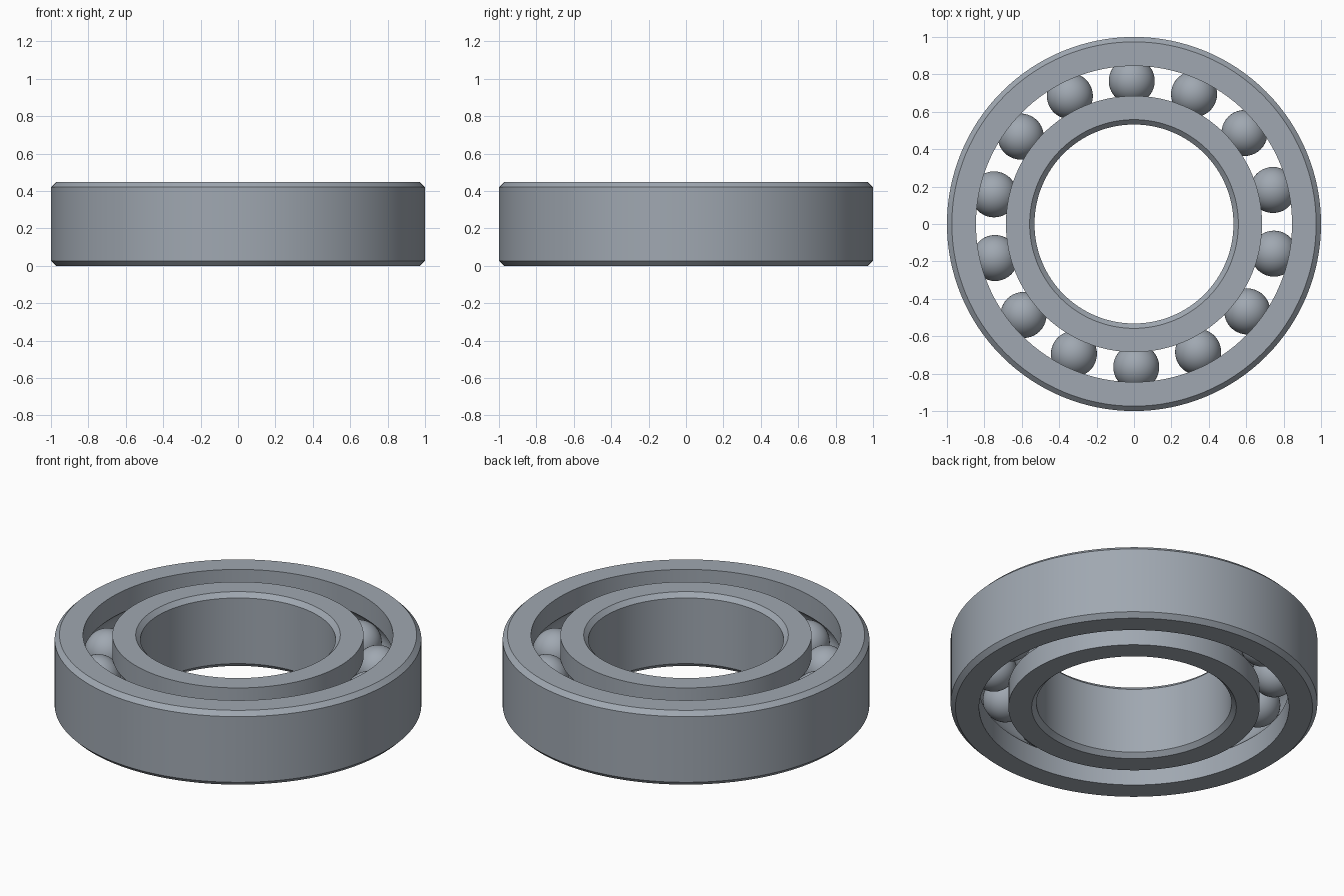
import bpy
import bmesh
from math import pi, sin, cos, acos, radians
from mathutils import Matrix, Vector

if "Cube" in bpy.data.objects:
    bpy.data.objects.remove(bpy.data.objects["Cube"], do_unlink=True)

HEIGHT = 0.447
MID = HEIGHT / 2
CHAMFER = 0.026
PITCH = 0.765          # radius of the circle of ball centres
BALL = 0.123
GROOVE = 0.125         # raceway cross-section radius
BALLS = 14
SEGMENTS = 128

steel = bpy.data.materials.new("steel grey")
steel.use_nodes = True
colour = (0.35, 0.39, 0.44, 1)
steel.diffuse_color = colour
steel.node_tree.nodes["Principled BSDF"].inputs["Base Color"].default_value = colour


def finish(bm, name, angle):
    """Turn a bmesh into a smooth-shaded steel object."""
    bmesh.ops.recalc_face_normals(bm, faces=bm.faces)
    mesh = bpy.data.meshes.new(name)
    bm.to_mesh(mesh)
    bm.free()
    mesh.materials.append(steel)
    obj = bpy.data.objects.new(name, mesh)
    bpy.context.collection.objects.link(obj)
    bpy.ops.object.select_all(action="DESELECT")
    obj.select_set(True)
    bpy.context.view_layer.objects.active = obj
    bpy.ops.object.shade_smooth_by_angle(angle=radians(angle))
    return obj


def ring(name, plain, grooved):
    """Spin a section with a chamfered plain wall and a grooved wall."""
    side = 1 if plain > grooved else -1
    half = acos(abs(grooved - PITCH) / GROOVE)
    section = [(grooved, 0), (plain - side * CHAMFER, 0), (plain, CHAMFER),
               (plain, HEIGHT - CHAMFER), (plain - side * CHAMFER, HEIGHT),
               (grooved, HEIGHT)]
    steps = 14
    for i in range(steps + 1):
        a = half - 2 * half * i / steps
        section.append((PITCH + side * GROOVE * cos(a), MID + GROOVE * sin(a)))
    bm = bmesh.new()
    loops = []
    for s in range(SEGMENTS):
        t = 2 * pi * s / SEGMENTS
        loops.append([bm.verts.new((r * cos(t), r * sin(t), z)) for r, z in section])
    n = len(section)
    for s in range(SEGMENTS):
        a, b = loops[s], loops[(s + 1) % SEGMENTS]
        for i in range(n):
            j = (i + 1) % n
            bm.faces.new((a[i], b[i], b[j], a[j]))
    return finish(bm, name, 25)


# Two races with facing ball grooves
ring("outer_race", 1.0, 0.845)
ring("inner_race", 0.532, 0.685)

# Evenly spaced balls
for k in range(BALLS):
    t = radians(90.9) + 2 * pi * k / BALLS
    centre = Vector((PITCH * cos(t), PITCH * sin(t), MID))
    bm = bmesh.new()
    bmesh.ops.create_uvsphere(bm, u_segments=40, v_segments=24, radius=BALL,
                              matrix=Matrix.Translation(centre))
    finish(bm, f"ball_{k + 1}", 60)
